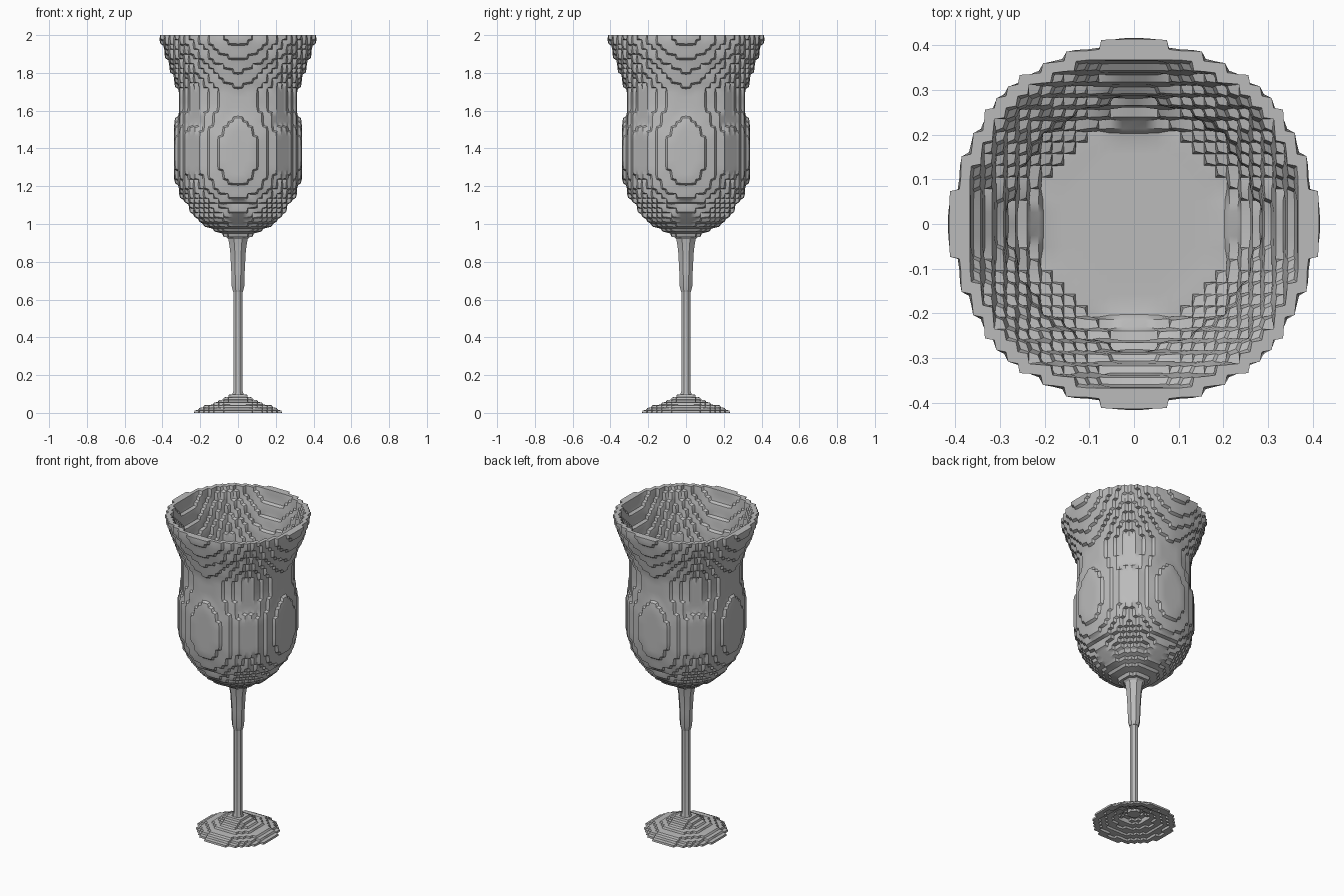
import bpy, bmesh, math

default = bpy.data.objects.get("Cube")
if default:
    bpy.data.objects.remove(default, do_unlink=True)

grey = bpy.data.materials.new("plain grey")
grey.use_nodes = True
grey.diffuse_color = (0.5, 0.5, 0.5, 1)
grey.node_tree.nodes["Principled BSDF"].inputs["Base Color"].default_value = (0.5, 0.5, 0.5, 1)

CELL = 0.026
WALL = 0.038
FLOOR = 1.065

# Outer profiles as (height, radius)
BOWL = [(0.92, 0.04), (0.94, 0.08), (0.97, 0.14), (1.01, 0.2), (1.07, 0.255),
        (1.15, 0.308), (1.23, 0.332), (1.32, 0.342), (1.45, 0.34), (1.55, 0.326),
        (1.63, 0.315), (1.7, 0.317), (1.78, 0.342), (1.85, 0.367), (1.93, 0.395),
        (2.0, 0.417)]
FOOT = [(0, 0.245), (0.01, 0.232), (0.03, 0.195), (0.05, 0.14), (0.07, 0.09),
        (0.09, 0.06), (0.11, 0.03)]


def radius(profile, z):
    """Radius of a profile at a height."""
    if z <= profile[0][0]:
        return profile[0][1]
    for (z0, r0), (z1, r1) in zip(profile, profile[1:]):
        if z <= z1:
            return r0 + (r1 - r0) * (z - z0) / (z1 - z0)
    return profile[-1][1]


def in_bowl(r, z):
    outer = radius(BOWL, z)
    return r < outer and (z < FLOOR or r > outer - WALL)


def in_foot(r, z):
    return radius(FOOT, z + 0.022) < r < radius(FOOT, z)


def finish(name, bm, angle=30):
    mesh = bpy.data.meshes.new(name)
    bm.to_mesh(mesh)
    bm.free()
    mesh.materials.append(grey)
    for poly in mesh.polygons:
        poly.use_smooth = True
    mesh.set_sharp_from_angle(angle=math.radians(angle))
    obj = bpy.data.objects.new(name, mesh)
    bpy.context.collection.objects.link(obj)
    return obj


def terraced(name, inside, z0, z1, layers, half, passes):
    """Stepped solid: skin of all grid cells inside a round shape, softened."""
    dz = (z1 - z0) / layers
    cells = set()
    for i in range(-half, half):
        for j in range(-half, half):
            r = math.hypot(i + 0.5, j + 0.5) * CELL
            for k in range(layers):
                if inside(r, z0 + (k + 0.5) * dz):
                    cells.add((i, j, k))

    bm = bmesh.new()
    corners = {}

    def vert(p):
        if p not in corners:
            corners[p] = bm.verts.new((p[0] * CELL, p[1] * CELL, z0 + p[2] * dz))
        return corners[p]

    for cell in sorted(cells):
        for axis in range(3):
            u, v = (axis + 1) % 3, (axis + 2) % 3
            for side in (0, 1):
                other = list(cell)
                other[axis] += 2 * side - 1
                if tuple(other) in cells:
                    continue
                ring = []
                for a, b in ((0, 0), (1, 0), (1, 1), (0, 1)):
                    p = list(cell)
                    p[axis] += side
                    p[u] += a
                    p[v] += b
                    ring.append(vert(tuple(p)))
                bm.faces.new(ring if side else ring[::-1])

    # Soften the steps, keeping the top and bottom planes level
    ends = [w for p, w in corners.items() if p[2] in (0, layers)]
    body = [w for p, w in corners.items() if p[2] not in (0, layers)]
    for _ in range(passes):
        bmesh.ops.smooth_vert(bm, verts=body, factor=0.5, use_axis_x=True,
                              use_axis_y=True, use_axis_z=True)
        bmesh.ops.smooth_vert(bm, verts=ends, factor=0.25, use_axis_x=True,
                              use_axis_y=True, use_axis_z=False)
    return finish(name, bm)


def faceted_rod(name, profile, sides=8):
    """Closed faceted rod through (height, radius) rings."""
    bm = bmesh.new()
    rings = []
    for z, r in profile:
        angles = [math.tau * (n + 0.5) / sides for n in range(sides)]
        rings.append([bm.verts.new((r * math.cos(a), r * math.sin(a), z)) for a in angles])
    for low, high in zip(rings, rings[1:]):
        for n in range(sides):
            m = (n + 1) % sides
            bm.faces.new((low[n], low[m], high[m], high[n]))
    bm.faces.new(rings[0][::-1])
    bm.faces.new(rings[-1])
    return finish(name, bm)


# Bowl with flared rim and level inner floor
terraced("bowl", in_bowl, 0.93, 2.0, 42, 17, 2)

# Domed foot, hollow underneath
terraced("foot", in_foot, 0, 0.112, 8, 10, 1)

# Slim stem and the thicker neck under the bowl
faceted_rod("stem", [(0.06, 0.04), (0.09, 0.036), (0.12, 0.025), (0.68, 0.025)])
faceted_rod("stem_neck", [(0.64, 0.028), (0.67, 0.036), (0.76, 0.039), (0.86, 0.045),
                          (0.92, 0.055), (0.95, 0.085), (0.97, 0.1)])
